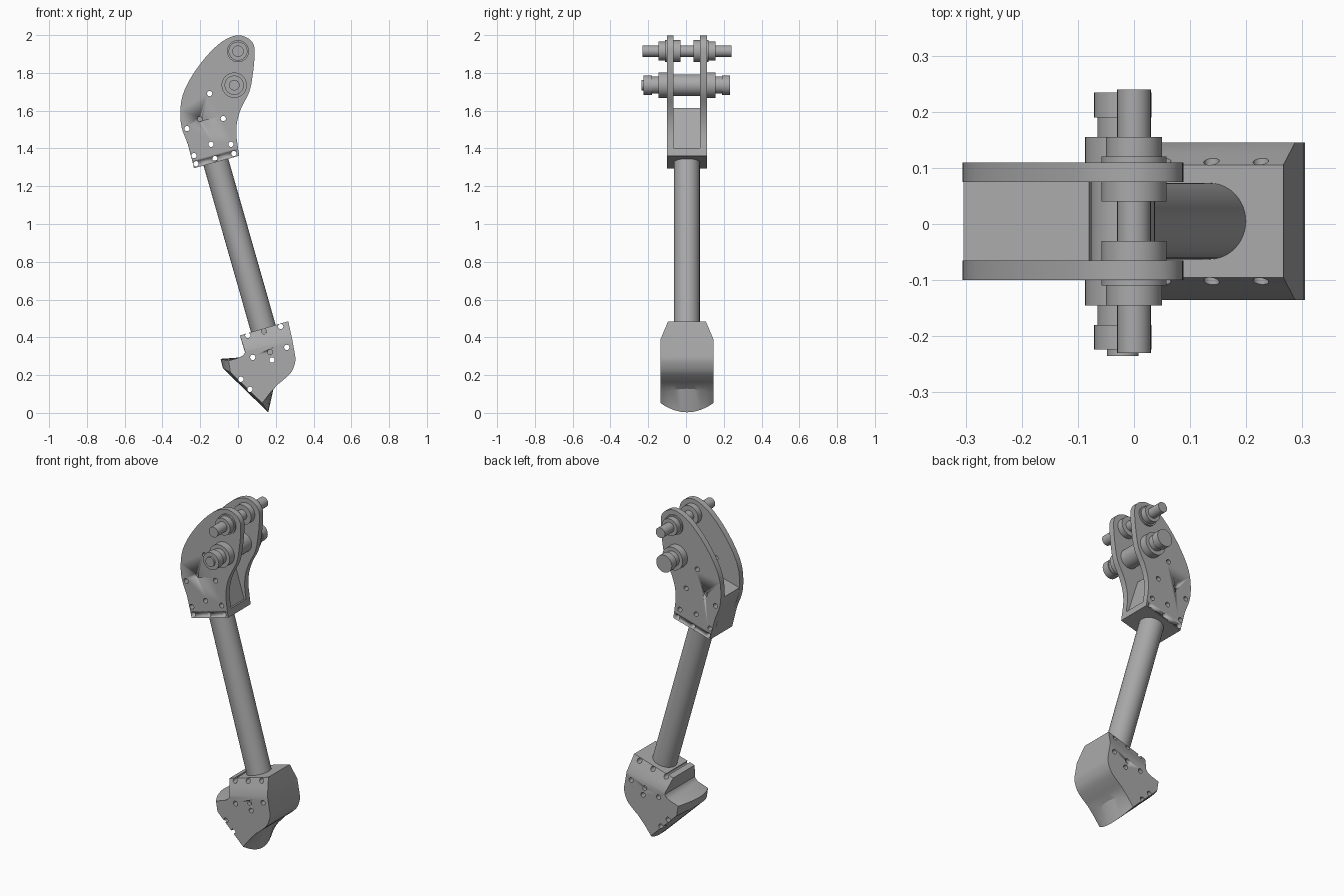
import bpy, bmesh, math
from mathutils import Vector

if "Cube" in bpy.data.objects:
    bpy.data.objects.remove(bpy.data.objects["Cube"])

CY = 0.005  # middle of the part in depth

metal = bpy.data.materials.new("grey_metal")
metal.diffuse_color = (0.4, 0.4, 0.4, 1)
metal.use_nodes = True
metal.node_tree.nodes["Principled BSDF"].inputs["Base Color"].default_value = metal.diffuse_color


def finish(name, bm, angle=30):
    bmesh.ops.recalc_face_normals(bm, faces=bm.faces)
    me = bpy.data.meshes.new(name)
    bm.to_mesh(me)
    bm.free()
    ob = bpy.data.objects.new(name, me)
    bpy.context.collection.objects.link(ob)
    me.materials.append(metal)
    smooth(ob, angle)
    return ob


def smooth(ob, angle=30):
    bpy.ops.object.select_all(action='DESELECT')
    ob.select_set(True)
    bpy.context.view_layer.objects.active = ob
    bpy.ops.object.shade_smooth_by_angle(angle=math.radians(angle))


def loft(name, rings):
    """Join equal point rings into a closed solid."""
    bm = bmesh.new()
    vs = [[bm.verts.new(p) for p in r] for r in rings]
    n = len(vs[0])
    for a, b in zip(vs, vs[1:]):
        for i in range(n):
            j = (i + 1) % n
            bm.faces.new((a[i], a[j], b[j], b[i]))
    bm.faces.new(vs[0])
    bm.faces.new(vs[-1])
    return finish(name, bm)


def extrude(name, pts, y0, y1):
    return loft(name, [[(x, CY + y, z) for x, z in pts] for y in (y0, y1)])


def lathe(name, base, axis, steps, seg=48):
    """Turned part: steps are (distance along axis, radius)."""
    q = Vector(axis).to_track_quat('Z', 'Y')
    rings = [[Vector(base) + q @ Vector((r * math.cos(math.tau * i / seg),
                                         r * math.sin(math.tau * i / seg), d))
              for i in range(seg)] for d, r in steps]
    return loft(name, rings)


def spline(pts, sub=5):
    """Smooth open curve through the points."""
    p = [Vector(q) for q in pts]
    p = [2 * p[0] - p[1]] + p + [2 * p[-1] - p[-2]]
    out = []
    for a, b, c, d in zip(p, p[1:], p[2:], p[3:]):
        for k in range(sub):
            t = k / sub
            out.append(0.5 * (2 * b + (c - a) * t + (2 * a - 5 * b + 4 * c - d) * t * t
                              + (3 * b - a - 3 * c + d) * t ** 3))
    return [tuple(v) for v in out] + [tuple(pts[-1])]


def drill(ob, holes, spans, r=0.014):
    """Cut round holes along y over each depth span."""
    bm = bmesh.new()
    for x, z in holes:
        for y0, y1 in spans:
            a, b = ([bm.verts.new((x + r * math.cos(math.tau * i / 16), CY + y,
                                   z + r * math.sin(math.tau * i / 16))) for i in range(16)]
                    for y in (y0, y1))
            for i in range(16):
                j = (i + 1) % 16
                bm.faces.new((a[i], a[j], b[j], b[i]))
            bm.faces.new(a)
            bm.faces.new(b)
    cut = finish("hole_cutter", bm)
    cut.hide_render = True
    m = ob.modifiers.new("holes", 'BOOLEAN')
    m.operation, m.solver, m.object = 'DIFFERENCE', 'EXACT', cut
    smooth(ob)
    bpy.ops.object.modifier_move_to_index(modifier=m.name, index=0)
    bpy.ops.object.modifier_apply(modifier=m.name)
    bpy.data.objects.remove(cut)


THROUGH = [(-0.3, 0.3)]

# curved side plates
outline = spline([(-0.243, 1.336), (-0.265, 1.42), (-0.298, 1.51), (-0.305, 1.6), (-0.29, 1.69),
                  (-0.24, 1.79), (-0.165, 1.89), (-0.085, 1.965), (-0.01, 1.998), (0.045, 1.988),
                  (0.08, 1.955), (0.088, 1.9), (0.078, 1.79), (0.06, 1.7), (0.02, 1.62),
                  (-0.003, 1.55), (-0.009, 1.48), (0.0, 1.402)])
plate_holes = [(-0.15, 1.69), (-0.27, 1.505), (-0.078, 1.558), (-0.233, 1.362),
               (-0.143, 1.422), (-0.037, 1.422)]
for name, y0, y1 in (("front_side_plate", -0.105, -0.07), ("back_side_plate", 0.07, 0.105)):
    plate = extrude(name, outline, y0, y1)
    drill(plate, plate_holes, THROUGH)
    drill(plate, [(-0.202, 1.555)], [(-0.2, -0.09), (0.09, 0.2)])

# wedge spacer between the plates
wedge = extrude("spacer_block", [(-0.243, 1.336), (-0.265, 1.42), (-0.298, 1.51), (-0.304, 1.555),
                                 (-0.08, 1.615), (-0.012, 1.4)], -0.07, 0.07)
drill(wedge, plate_holes[1:], THROUGH)

# base block where the tube enters
base = extrude("upper_clamp_block", [(-0.233, 1.295), (0.006, 1.361), (0.0, 1.402), (-0.243, 1.336)],
               -0.105, 0.105)
drill(base, [(-0.222, 1.319), (-0.122, 1.346), (-0.022, 1.373)], THROUGH)

# leg tube
top, bottom = Vector((-0.117, CY, 1.328)), Vector((0.133, CY, 0.45))
lathe("leg_tube", bottom, top - bottom, [(-0.03, 0.068), ((top - bottom).length + 0.01, 0.068)])

# upper pin with two bushings
lathe("upper_pin", (0, CY, 1.915), (0, 1, 0), [(-0.235, 0.03), (0.235, 0.03)])
for name, s in (("front", -1), ("back", 1)):
    lathe(name + "_upper_bushing", (0, CY, 1.915), (0, s, 0), [(0.035, 0.058), (0.115, 0.058),
                                                               (0.115, 0.05), (0.15, 0.05)])

# lower pin with collars and nuts
lathe("lower_pin", (-0.02, CY, 1.735), (0, 1, 0),
      [(-0.24, 0.028), (-0.228, 0.028), (-0.228, 0.045), (-0.1, 0.045), (-0.1, 0.057),
       (0.1, 0.057), (0.1, 0.045), (0.228, 0.045)])
for name, s in (("front", -1), ("back", 1)):
    lathe(name + "_lower_collar", (-0.02, CY, 1.735), (0, s, 0), [(0.1, 0.067), (0.15, 0.067)])
    lathe(name + "_lower_nut", (-0.02, CY, 1.735), (0, s, 0), [(0.185, 0.051), (0.229, 0.051)])

# foot: the rounded heel and toe recede towards the sides, the upper edges are bevelled
shin = spline([(0.303, 0.3), (0.303, 0.27), (0.285, 0.22), (0.25, 0.183), (0.21, 0.15)], 3)
instep = spline([(0.005, 0.293), (0.025, 0.304), (0.037, 0.32)], 3)


def foot_ring(y):
    bow = (abs(y) / 0.14) ** 2
    bev = max(0, (abs(y) - 0.1) / 0.04)

    def mix(a, b, t):
        return (a[0] + (b[0] - a[0]) * t, a[1] + (b[1] - a[1]) * t)

    pts = [mix((0.01, 0.41), (0.036, 0.33), bev), mix((0.266, 0.485), (0.287, 0.39), bev)]
    pts += shin
    pts += [mix((0.188, 0.128), (0.165, 0.1), bow), mix((0.16, 0.003), (0.128, 0.052), bow),
            mix((-0.08, 0.236), (-0.04, 0.215), bow), mix((-0.092, 0.286), (-0.05, 0.275), bow)]
    pts += instep
    return [(x, CY + y, z) for x, z in pts]


ys = [-0.14, -0.12, -0.1, -0.07, -0.035, 0, 0.035, 0.07, 0.1, 0.12, 0.14]
foot = loft("foot_block", [foot_ring(y) for y in ys])
drill(foot, [(0.052, 0.41), (0.138, 0.432), (0.226, 0.457), (0.078, 0.294), (0.258, 0.347),
             (0.18, 0.28), (0.015, 0.178), (0.063, 0.125)], THROUGH)
drill(foot, [(0.169, 0.323)], [(-0.2, -0.12), (0.12, 0.2)])
